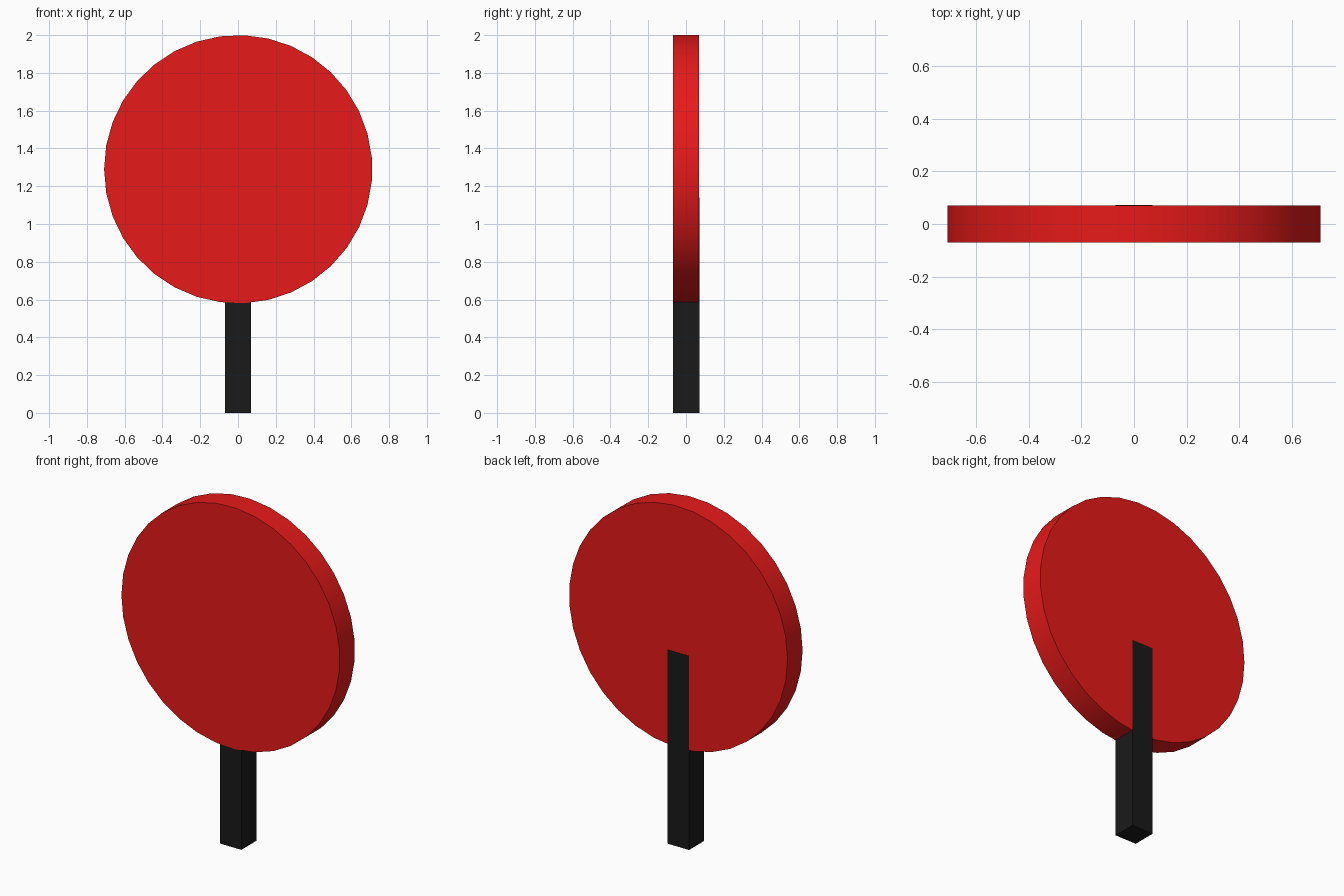
import bpy, bmesh, math

if "Cube" in bpy.data.objects:
    bpy.data.objects.remove(bpy.data.objects["Cube"])


def finish(bm, name, color):
    bmesh.ops.recalc_face_normals(bm, faces=bm.faces)
    mesh = bpy.data.meshes.new(name)
    bm.to_mesh(mesh)
    bm.free()
    mat = bpy.data.materials.new(name + "_color")
    mat.diffuse_color = color
    mat.use_nodes = True
    mat.node_tree.nodes["Principled BSDF"].inputs["Base Color"].default_value = mat.diffuse_color
    mesh.materials.append(mat)
    obj = bpy.data.objects.new(name, mesh)
    bpy.context.collection.objects.link(obj)
    return obj


def extruded(outline, direction):
    """Solid made by sweeping a closed outline along a straight direction."""
    bm = bmesh.new()
    face = bm.faces.new([bm.verts.new(p) for p in outline])
    swept = bmesh.ops.extrude_face_region(bm, geom=[face], use_keep_orig=True)
    moved = [g for g in swept["geom"] if isinstance(g, bmesh.types.BMVert)]
    bmesh.ops.translate(bm, verts=moved, vec=direction)
    return bm


# Round paddle face: 35-sided disc, one corner pointing to -x
R, SIDES = 0.71, 35
angles = [math.pi + 2 * math.pi * i / SIDES for i in range(SIDES)]
rim = [(R * math.cos(a) + 0.001, -0.07, 1.29 + R * math.sin(a)) for a in angles]
disc = finish(extruded(rim, (0, 0.14, 0)), "round_disc", (0.8, 0.01, 0.01, 1))
bpy.context.view_layer.objects.active = disc
disc.select_set(True)
bpy.ops.object.shade_smooth_by_angle(angle=math.radians(30))

# Square handle: runs up into the disc, its back just proud of the disc's back
W = 0.07
base = [(-W, -0.069, 0), (W, -0.069, 0), (W, 0.0715, 0), (-W, 0.0715, 0)]
finish(extruded(base, (0, 0, 1.14)), "handle", (0.01, 0.01, 0.01, 1))
